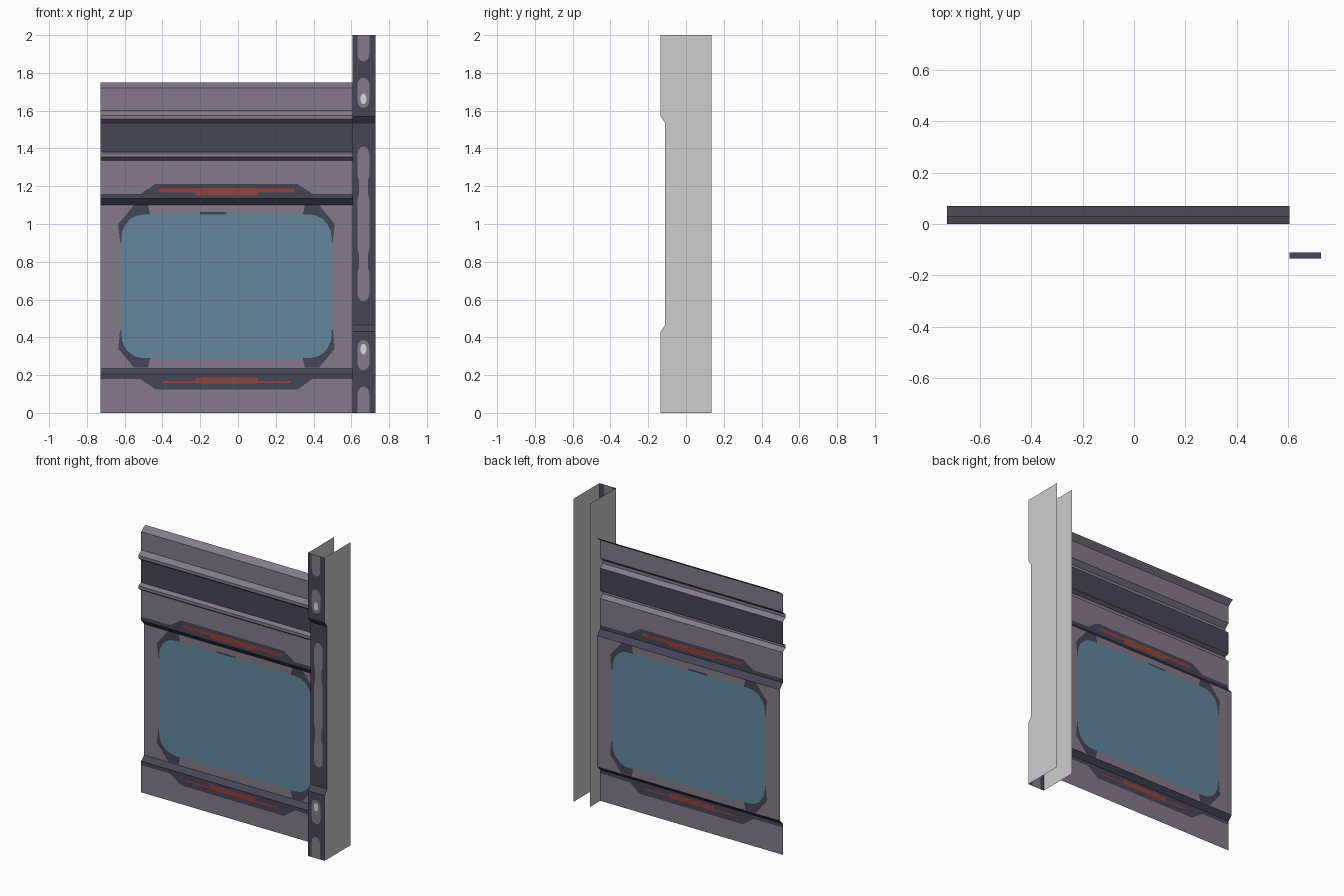
import bpy, bmesh, math
from mathutils import Vector

if "Cube" in bpy.data.objects:
    bpy.data.objects.remove(bpy.data.objects["Cube"])

COLOURS = {
    "mauve_paint": (0.23, 0.195, 0.25),
    "dark_slate": (0.061, 0.06, 0.095),
    "blue_glass": (0.125, 0.242, 0.337),
    "red_stripe": (0.283, 0.058, 0.051),
    "plain_grey": (0.61, 0.61, 0.61),
    "white_spot": (0.70, 0.69, 0.70),
}
MAUVE, SLATE, BLUE, RED, GREY, WHITE = range(6)
MATS = []
for name, c in COLOURS.items():
    m = bpy.data.materials.new(name)
    m.diffuse_color = (*c, 1)
    m.use_nodes = True
    m.node_tree.nodes["Principled BSDF"].inputs["Base Color"].default_value = m.diffuse_color
    MATS.append(m)


def finish(bm, name):
    me = bpy.data.meshes.new(name)
    bm.to_mesh(me)
    bm.free()
    for m in MATS:
        me.materials.append(m)
    ob = bpy.data.objects.new(name, me)
    bpy.context.collection.objects.link(ob)
    return ob


def sheet(profile, x0, x1):
    """Sweep a (y, z) profile along x, facing -y."""
    bm = bmesh.new()
    rows = [[bm.verts.new((x, y, z)) for x in (x0, x1)] for y, z in profile]
    for a, b in zip(rows, rows[1:]):
        bm.faces.new((a[0], a[1], b[1], b[0]))
    return bm


def paint(bm, pts, mat):
    """Cut a convex (x, z) outline into the sheet and colour its inside."""
    mid = Vector((sum(p[0] for p in pts), 0, sum(p[1] for p in pts))) / len(pts)
    cur = set(bm.faces)
    for a, b in zip(pts, pts[1:] + pts[:1]):
        co = Vector((a[0], 0, a[1]))
        no = Vector((b[1] - a[1], 0, a[0] - b[0]))
        if no.length < 1e-6:
            continue
        no.normalize()
        if (mid - co).dot(no) > 0:
            no = -no
        before = set(bm.faces)
        geom = list(cur) + list({e for f in cur for e in f.edges}) + list({v for f in cur for v in f.verts})
        bmesh.ops.bisect_plane(bm, geom=geom, dist=1e-5, plane_co=co, plane_no=no)
        cur |= set(bm.faces) - before
        cur = {f for f in cur if (f.calc_center_median() - co).dot(no) < 0}
        if not cur:
            return
    for f in cur:
        f.material_index = mat


def rect(x0, x1, z0, z1):
    return [(x0, z0), (x1, z0), (x1, z1), (x0, z1)]


def rounded(x0, x1, z0, z1, rx, rz, n=5):
    pts = []
    corners = ((x1 - rx, z1 - rz), (x0 + rx, z1 - rz), (x0 + rx, z0 + rz), (x1 - rx, z0 + rz))
    for q, (cx, cz) in enumerate(corners):
        for i in range(n + 1):
            t = math.pi / 2 * (q + i / n)
            pts.append((cx + rx * math.cos(t), cz + rz * math.sin(t)))
    return pts


# Wall panel: one folded sheet with ribs and a recessed window bay
XL, XR, XC = -0.7275, 0.605, -0.061
wall = sheet([(0.03, 0), (0.03, 0.18), (0.03, 0.205), (0.06, 0.235), (0.06, 1.10),
              (0.03, 1.135), (0.03, 1.16), (0.03, 1.335), (0, 1.355), (0, 1.375),
              (0.03, 1.385), (0.03, 1.535), (0, 1.555), (0, 1.575), (0.03, 1.60),
              (0.03, 1.72), (0.07, 1.75)], XL, XR)
for f in wall.faces:
    z = f.calc_center_median().z
    if 0.18 < z < 0.235 or 1.10 < z < 1.16 or 1.385 < z < 1.535:
        f.material_index = SLATE

# Dark trim widening above and below the window, with red stripes
for z0, z1 in ((0.18, 0.123), (1.16, 1.212)):
    paint(wall, [(XC - 0.455, z0), (XC + 0.455, z0), (XC + 0.375, z1), (XC - 0.375, z1)], SLATE)
paint(wall, rect(XC - 0.34, XC + 0.34, 0.159, 0.168), RED)
paint(wall, rect(XC - 0.165, XC + 0.165, 0.155, 0.187), RED)
paint(wall, rect(XC - 0.36, XC + 0.36, 1.168, 1.187), RED)
paint(wall, rect(XC - 0.165, XC + 0.165, 1.152, 1.19), RED)

# Dark window corners, then the rounded glass
for sx in (-1, 1):
    for sz in (-1, 1):
        corner = ((0.563, 0.23), (0.573, 0.33), (0.49, 0.43), (0.415, 0.43), (0.40, 0.36))
        paint(wall, [(XC + sx * x, 0.67 + sz * z) for x, z in corner], SLATE)
paint(wall, rect(-0.20, -0.06, 1.04, 1.063), SLATE)
paint(wall, rounded(-0.618, 0.496, 0.29, 1.05, 0.115, 0.125), BLUE)
finish(wall, "wall_panel")

# Post front: folded strip with a recessed middle
CL, CR, CX = 0.605, 0.7275, 0.664
post_profile = [(-0.135, 0), (-0.135, 0.43), (-0.11, 0.465), (-0.11, 1.535),
                (-0.135, 1.57), (-0.135, 2)]
post = sheet(post_profile, CL, CR)
for f in post.faces:
    f.material_index = SLATE


def pad(z0, z1, w, mat, rz=0.04):
    """Paint a rounded pad and its mirror image about mid height."""
    for a, b in ((z0, z1), (2 - z1, 2 - z0)):
        paint(post, rounded(CX - w, CX + w, a, b, w * 0.95, rz, 3), mat)


pad(-0.05, 0.14, 0.031, MAUVE)
pad(0.225, 0.385, 0.032, MAUVE)
pad(0.59, 0.78, 0.031, MAUVE)
pad(0.74, 1.0, 0.024, MAUVE, 0.03)
pad(0.83, 1.17, 0.031, MAUVE)
pad(0.31, 0.365, 0.015, WHITE, 0.02)
finish(post, "post_front")

# Post sides: two plain plates, open at the back
for name, x in (("post_left_side", CL), ("post_right_side", CR)):
    bm = bmesh.new()
    outline = post_profile + [(0.135, 2), (0.135, 0)]
    if x == CL:
        outline = outline[::-1]
    f = bm.faces.new([bm.verts.new((x, y, z)) for y, z in outline])
    f.material_index = GREY
    f.normal_update()
    if f.normal.x * (x - CX) < 0:
        f.normal_flip()
    finish(bm, name)
